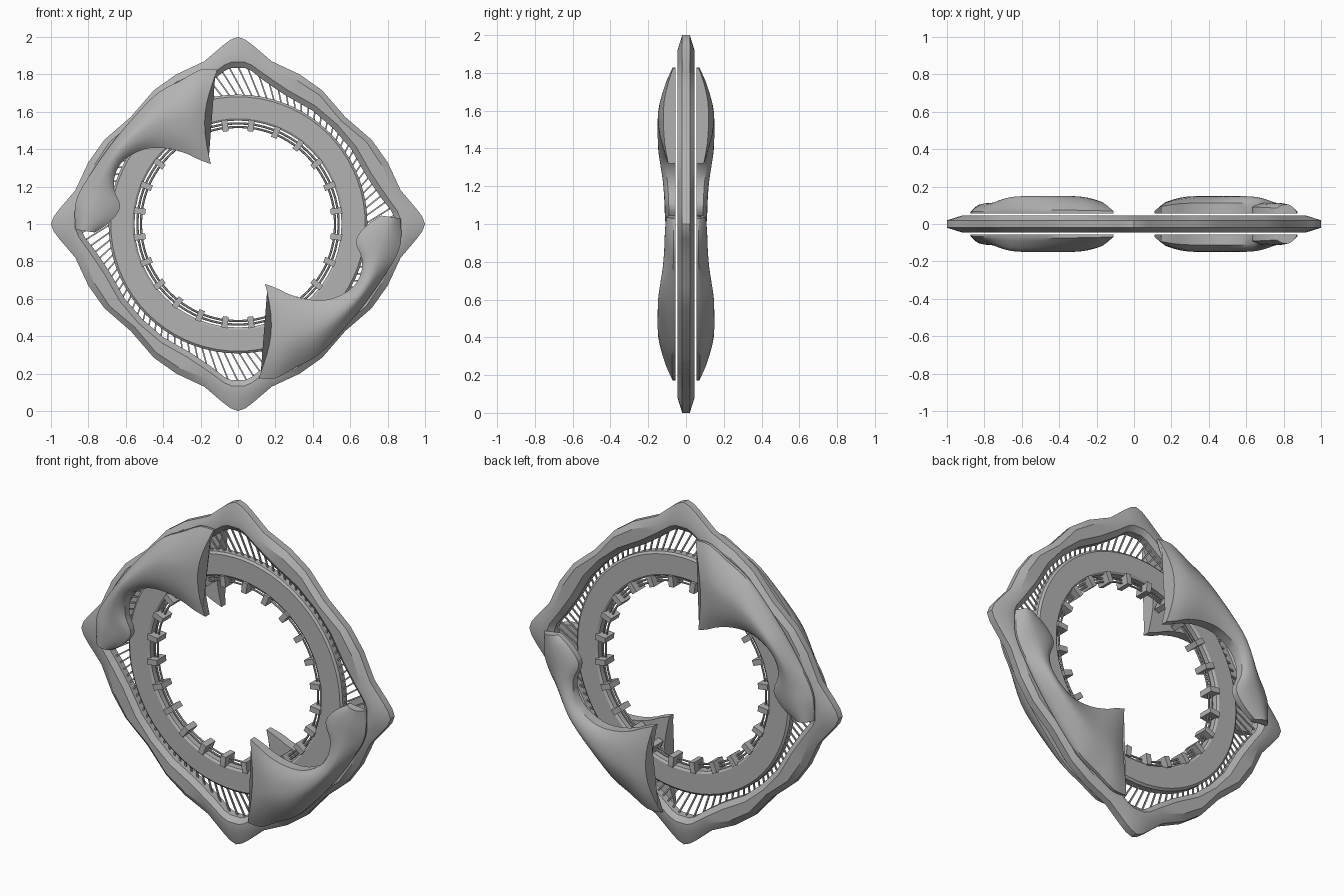
import bpy, bmesh, math
from mathutils import Vector, Matrix

if "Cube" in bpy.data.objects:
    bpy.data.objects.remove(bpy.data.objects["Cube"])

grey = bpy.data.materials.new("steel_grey")
grey.diffuse_color = (0.45, 0.45, 0.45, 1)
grey.use_nodes = True
grey.node_tree.nodes["Principled BSDF"].inputs["Base Color"].default_value = grey.diffuse_color


def finish(name, bm, angle=30):
    bmesh.ops.recalc_face_normals(bm, faces=bm.faces[:])
    me = bpy.data.meshes.new(name)
    bm.to_mesh(me)
    bm.free()
    me.materials.append(grey)
    ob = bpy.data.objects.new(name, me)
    bpy.context.collection.objects.link(ob)
    bpy.ops.object.select_all(action='DESELECT')
    bpy.context.view_layer.objects.active = ob
    ob.select_set(True)
    bpy.ops.object.shade_smooth_by_angle(angle=math.radians(angle))
    return ob


def loft(bm, sections, closed):
    """Skin a row of closed sections, capping the ends when open."""
    rows = [[bm.verts.new(p) for p in s] for s in sections]
    n = len(rows[0])
    for i in range(len(rows) if closed else len(rows) - 1):
        a, b = rows[i], rows[(i + 1) % len(rows)]
        for j in range(n):
            k = (j + 1) % n
            bm.faces.new((a[j], a[k], b[k], b[j]))
    if not closed:
        bm.faces.new(rows[0])
        bm.faces.new(rows[-1])


def lathe(name, section, steps):
    bm = bmesh.new()
    rings = []
    for i in range(steps):
        a = math.tau * i / steps
        rings.append([(r * math.cos(a), y, 1 + r * math.sin(a)) for r, y in section])
    loft(bm, rings, True)
    return finish(name, bm)


# Four-pointed outer frame: one eighth, mirrored and repeated
outer = [(0, 1), (.04, .985), (.08, .955), (.18, .87), (.33, .80), (.45, .715), (.573, .573)]
inner = [(0, .835), (.035, .835), (.07, .82), (.14, .765), (.25, .69), (.40, .605), (.51, .51)]
bevel = [.08, .07, .06, .045, .035, .03, .03]
eighth = list(zip(outer, inner, bevel))
quarter = eighth + [(o[::-1], i[::-1], b) for o, i, b in eighth[-2:0:-1]]
frame, inner_path = [], []
for q in range(4):
    rot = Matrix.Rotation(-q * math.pi / 2, 2)
    for o, i, b in quarter:
        o, i = rot @ Vector(o), rot @ Vector(i)
        d = (i - o).normalized()
        inner_path.append(i)
        pts = [(o, -.02), (o + d * b, -.045), (i - d * .03, -.045), (i, -.022),
               (i, .022), (i - d * .03, .045), (o + d * b, .045), (o, .02)]
        frame.append([(p.x, y, 1 + p.y) for p, y in pts])
bm = bmesh.new()
loft(bm, frame, True)
finish("outer_frame", bm)

# Inner ring and the two thin wire hoops inside it
lathe("inner_ring", [(.553, -.022), (.565, -.03), (.68, -.03), (.692, -.02),
                     (.692, .02), (.68, .03), (.565, .03), (.553, .022)], 72)
for k, r in enumerate((.538, .519)):
    lathe("wire_hoop_%d" % (k + 1),
          [(r + .006 * math.cos(t * math.pi / 3), .006 * math.sin(t * math.pi / 3))
           for t in range(6)], 72)

# Clips holding the hoops
bm = bmesh.new()
for k in range(24):
    m = (Matrix.Translation((0, 0, 1)) @ Matrix.Rotation(math.radians(7.5 + 15 * k), 4, 'Y')
         @ Matrix.Translation((0, 0, .53)) @ Matrix.Diagonal((.032, .085, .062, 1)))
    bmesh.ops.create_cube(bm, size=1, matrix=m)
finish("clips", bm)


# Slanted thin struts from the ring to the frame
def hit(p, d):
    best = .3
    for a, b in zip(inner_path, inner_path[1:] + inner_path[:1]):
        e = b - a
        den = d.x * e.y - d.y * e.x
        if abs(den) > 1e-9:
            w = a - p
            t = (w.x * e.y - w.y * e.x) / den
            u = (w.x * d.y - w.y * d.x) / den
            if 0 <= u <= 1 and 0 < t < best:
                best = t
    return best


bm = bmesh.new()
for k in range(108):
    a = math.tau * k / 108
    out = Vector((math.cos(a), math.sin(a)))
    p = out * .68
    d = Matrix.Rotation(math.radians(32), 2) @ out
    s = Vector((-d.y, d.x)) * .004
    q = p + d * (hit(p, d) + .015)
    loft(bm, [[(v.x, y, 1 + v.y) for v, y in
               ((c + s, -.004), (c - s, -.004), (c - s, .004), (c + s, .004))]
              for c in (p, q)], False)
finish("struts", bm)

# Curved armour blades: (outer edge, inner edge, crest height, sideways bow)
stations = [
    ((-.11, .825), (-.145, .32), .12, -.05),
    ((-.20, .825), (-.21, .345), .138, -.03),
    ((-.31, .765), (-.285, .38), .148, -.01),
    ((-.43, .70), (-.39, .405), .15, 0),
    ((-.55, .58), (-.50, .40), .15, 0),
    ((-.66, .45), (-.605, .345), .147, 0),
    ((-.73, .355), (-.655, .27), .135, 0),
    ((-.79, .265), (-.662, .185), .122, 0),
    ((-.845, .175), (-.63, .09), .115, 0),
    ((-.872, .09), (-.685, .01), .112, 0),
    ((-.87, -.03), (-.765, -.045), .105, 0)]
across = [(0, .2), (.15, .6), (.35, .93), (.55, 1), (.8, .88), (1, .6)]
base = .055


def smooth(seq, n=3):
    """Catmull-Rom resampling of flat tuples."""
    res = []
    for i in range(len(seq) - 1):
        p = [Vector(seq[min(max(i + k, 0), len(seq) - 1)]) for k in (-1, 0, 1, 2)]
        for s in range(n):
            t = s / n
            res.append(p[1] + .5 * t * ((p[2] - p[0])
                       + t * (2 * p[0] - 5 * p[1] + 4 * p[2] - p[3])
                       + t * t * (3 * (p[1] - p[2]) + p[3] - p[0])))
    return res + [Vector(seq[-1])]


rows = smooth([(*o, *i, h, b) for o, i, h, b in stations])
for turn, side in (("upper", 1), ("lower", -1)):
    for face, sy in (("front", -1), ("back", 1)):
        bm = bmesh.new()
        sections = []
        for ox, oz, ix, iz, h, bow in rows:
            def at(t, y):
                x = ox + (ix - ox) * t + bow * math.sin(math.pi * t)
                return (side * x, sy * y, 1 + side * (oz + (iz - oz) * t))
            top = [at(t, base + (h - base) * f) for t, f in smooth(across, 2)]
            low = [at(t, base) for t, f in smooth(across, 2)][::-1]
            sections.append(top + low)
        loft(bm, sections, False)
        finish("%s_%s_blade" % (turn, face), bm, 40)
